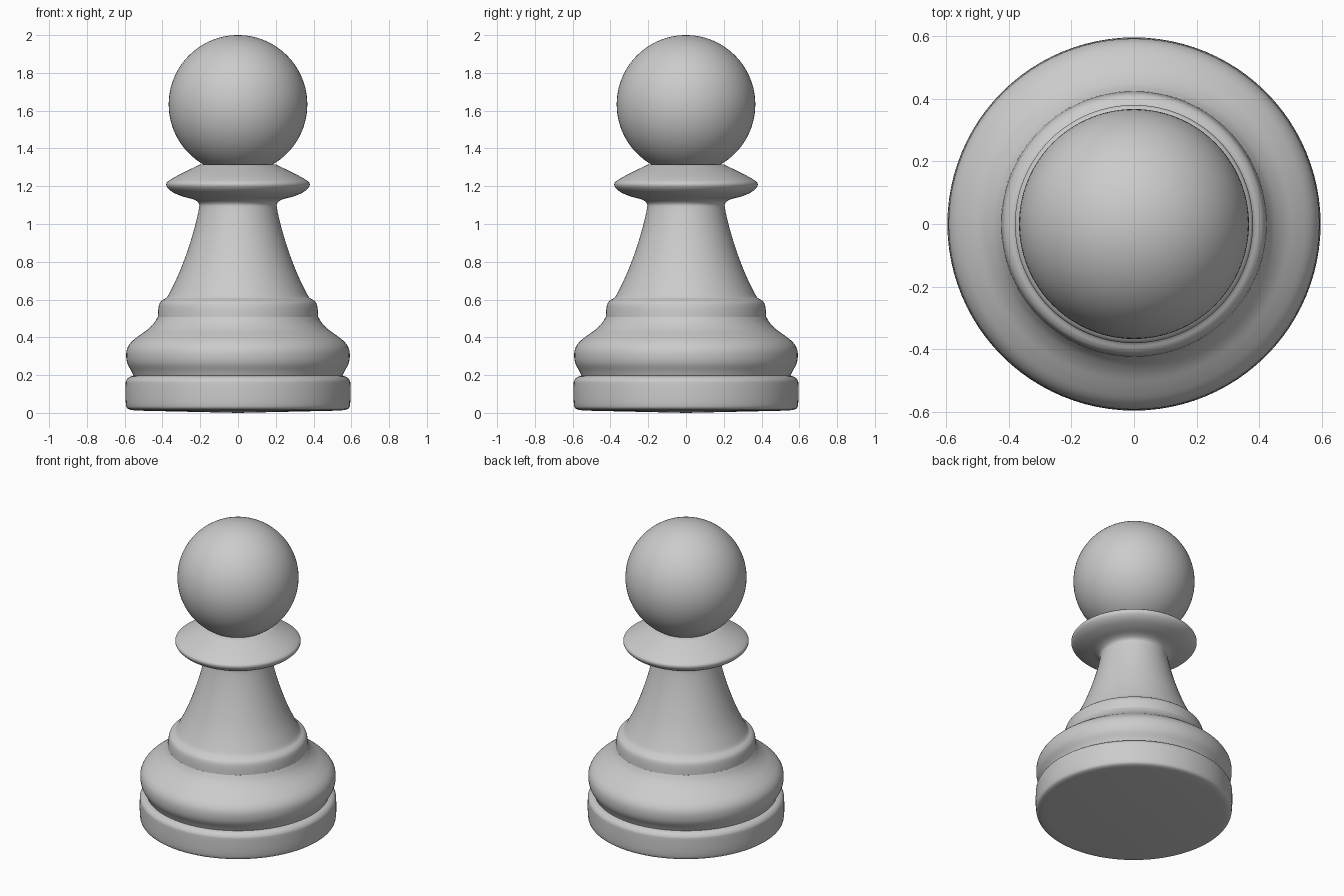
import bpy, bmesh, math
from mathutils import Vector

cube = bpy.data.objects.get("Cube")
if cube:
    bpy.data.objects.remove(cube)

SIDES = 96

grey = bpy.data.materials.new("light_grey")
grey.use_nodes = True
colour = (0.6, 0.6, 0.6, 1)
grey.diffuse_color = colour
grey.node_tree.nodes["Principled BSDF"].inputs["Base Color"].default_value = colour


def smooth_curve(points, steps=4):
    """Catmull-Rom curve through (radius, height) points."""
    p = [Vector(q) for q in points]
    p = [p[0]] + p + [p[-1]]
    out = []
    for a, b, c, d in zip(p, p[1:], p[2:], p[3:]):
        for i in range(steps):
            t = i / steps
            out.append(0.5 * (2 * b + (c - a) * t + (2 * a - 5 * b + 4 * c - d) * t**2
                              + (3 * b - a - 3 * c + d) * t**3))
    return out + [p[-1]]


def lathe(name, profile):
    bm = bmesh.new()
    verts = [bm.verts.new((r, 0, z)) for r, z in profile]
    edges = [bm.edges.new(pair) for pair in zip(verts, verts[1:])]
    bmesh.ops.spin(bm, geom=verts + edges, cent=(0, 0, 0), axis=(0, 0, 1),
                   angle=2 * math.pi, steps=SIDES, use_duplicate=False)
    bmesh.ops.remove_doubles(bm, verts=bm.verts[:], dist=0.0005)
    bmesh.ops.recalc_face_normals(bm, faces=bm.faces[:])
    mesh = bpy.data.meshes.new(name)
    bm.to_mesh(mesh)
    bm.free()
    obj = bpy.data.objects.new(name, mesh)
    bpy.context.collection.objects.link(obj)
    finish(obj)


def finish(obj):
    obj.data.materials.append(grey)
    bpy.ops.object.select_all(action="DESELECT")
    obj.select_set(True)
    bpy.context.view_layer.objects.active = obj
    bpy.ops.object.shade_smooth_by_angle(angle=math.radians(40))


# Foot disc with a slightly domed underside
rim = smooth_curve([(0.53, 0.012), (0.58, 0.02), (0.594, 0.05), (0.595, 0.15),
                    (0.59, 0.175), (0.575, 0.19), (0.553, 0.197)])
lathe("foot", [(0, 0)] + rim + [(0, 0.197)])

# Rounded base swelling
lathe("base_swell", [(0, 0.195)] + smooth_curve([
    (0.553, 0.195), (0.565, 0.222), (0.585, 0.26), (0.592, 0.3), (0.587, 0.34),
    (0.565, 0.375), (0.525, 0.408), (0.48, 0.44), (0.445, 0.475), (0.425, 0.508)])
    + [(0, 0.508)])

# Ring, tapering stem and flared collar
lathe("stem_and_collar", [(0, 0.506)] + smooth_curve([
    (0.425, 0.506), (0.422, 0.55), (0.415, 0.58), (0.4, 0.597), (0.378, 0.611),
    (0.355, 0.65), (0.31, 0.745), (0.265, 0.865), (0.23, 0.98), (0.207, 1.08),
    (0.208, 1.11), (0.235, 1.13), (0.29, 1.145), (0.34, 1.165), (0.37, 1.188),
    (0.38, 1.21), (0.365, 1.23), (0.3, 1.267), (0.2, 1.315)]) + [(0, 1.315)])

# Ball head
bpy.ops.mesh.primitive_uv_sphere_add(segments=SIDES, ring_count=48, radius=0.367,
                                     location=(0, 0, 1.633))
head = bpy.context.object
head.name = "head"
finish(head)
